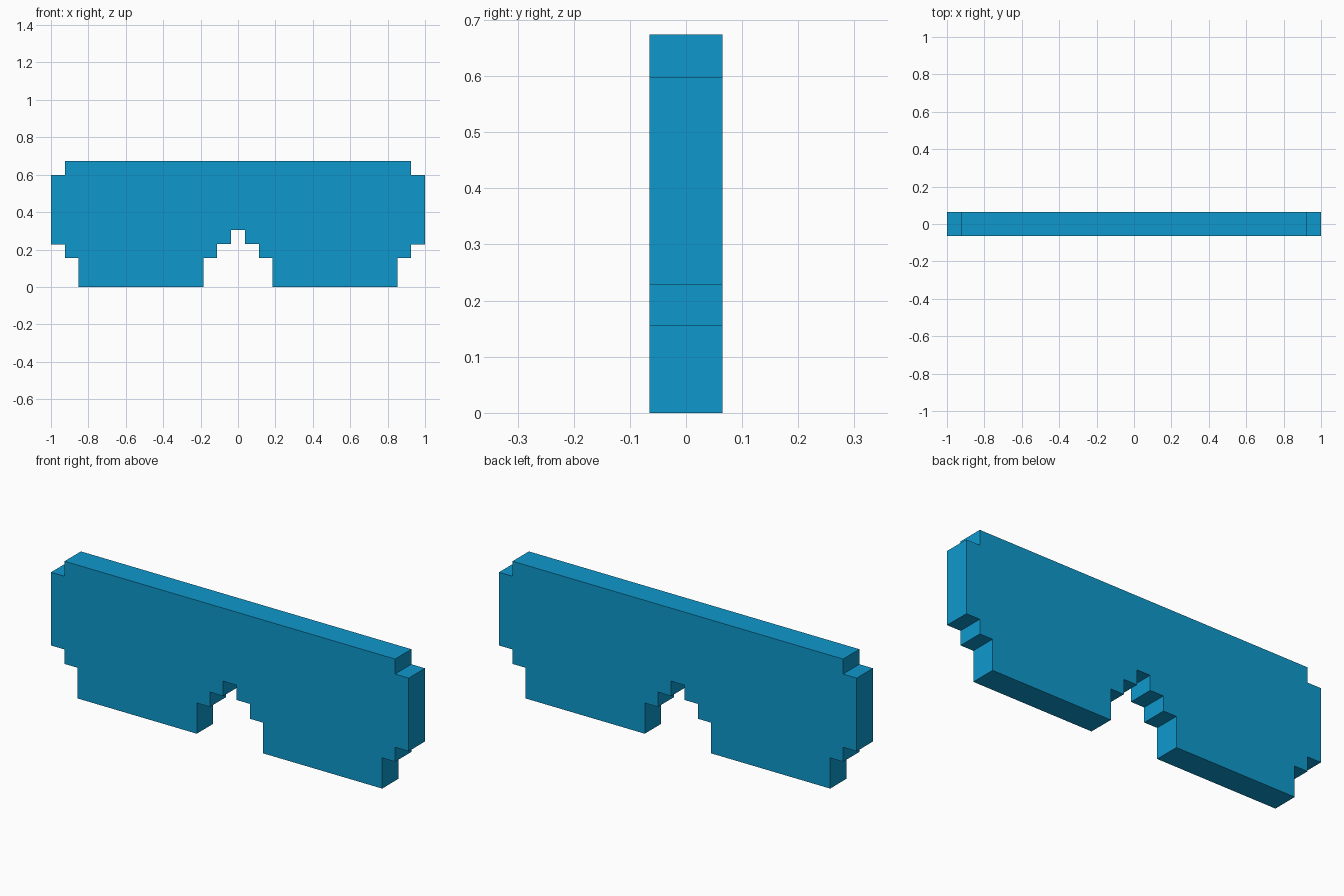
import bpy
import bmesh

if "Cube" in bpy.data.objects:
    bpy.data.objects.remove(bpy.data.objects["Cube"])

HALF_DEPTH = 0.065

# Right half of the stepped outline (x, z), from notch top round to the top edge
half = [
    (0.037, 0.305), (0.037, 0.23), (0.112, 0.23), (0.112, 0.155),
    (0.185, 0.155), (0.185, 0.0), (0.852, 0.0), (0.852, 0.155),
    (0.924, 0.155), (0.924, 0.228), (1.0, 0.228), (1.0, 0.598),
    (0.924, 0.598), (0.924, 0.674),
]
outline = half + [(-x, z) for x, z in reversed(half)]

# Single flat blue colour
blue = bpy.data.materials.new("bright_blue")
blue.diffuse_color = (0.0045, 0.315, 0.61, 1.0)
blue.use_nodes = True
blue.node_tree.nodes["Principled BSDF"].inputs["Base Color"].default_value = blue.diffuse_color

# Stepped glasses slab: front face extruded to the back
bm = bmesh.new()
front = bm.faces.new([bm.verts.new((x, -HALF_DEPTH, z)) for x, z in outline])
ext = bmesh.ops.extrude_face_region(bm, geom=[front], use_keep_orig=True)
verts = [g for g in ext["geom"] if isinstance(g, bmesh.types.BMVert)]
bmesh.ops.translate(bm, verts=verts, vec=(0, 2 * HALF_DEPTH, 0))
bmesh.ops.recalc_face_normals(bm, faces=bm.faces[:])

mesh = bpy.data.meshes.new("pixel_glasses")
bm.to_mesh(mesh)
bm.free()
mesh.materials.append(blue)
obj = bpy.data.objects.new("pixel_glasses", mesh)
bpy.context.collection.objects.link(obj)
